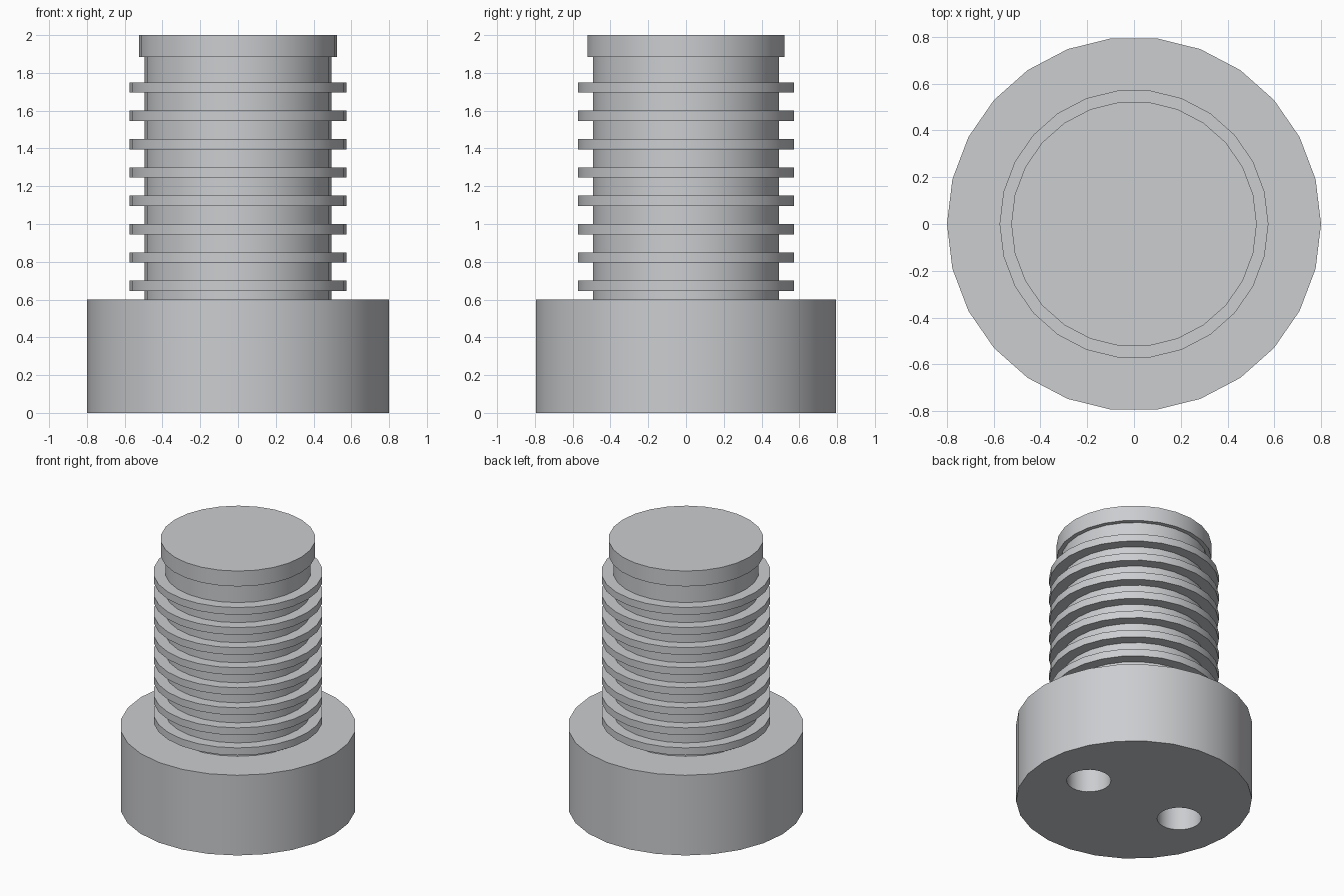
import bpy
import bmesh
import math

if "Cube" in bpy.data.objects:
    bpy.data.objects.remove(bpy.data.objects["Cube"])

SIDES = 26

steel = bpy.data.materials.new("steel grey")
steel.diffuse_color = (0.6, 0.61, 0.63, 1)
steel.use_nodes = True
steel.node_tree.nodes["Principled BSDF"].inputs["Base Color"].default_value = steel.diffuse_color


def lathe(name, profile, sides, cx=0.0):
    """Closed solid of revolution from (radius, z) points, bottom to top."""
    bm = bmesh.new()
    rings = []
    for r, z in profile:
        rings.append([bm.verts.new((cx + r * math.cos(2 * math.pi * i / sides),
                                    r * math.sin(2 * math.pi * i / sides), z))
                      for i in range(sides)])
    for a, b in zip(rings, rings[1:]):
        for i in range(sides):
            j = (i + 1) % sides
            bm.faces.new((a[i], a[j], b[j], b[i]))
    bm.faces.new(rings[0][::-1])
    bm.faces.new(rings[-1])
    mesh = bpy.data.meshes.new(name)
    bm.to_mesh(mesh)
    bm.free()
    mesh.materials.append(steel)
    obj = bpy.data.objects.new(name, mesh)
    bpy.context.collection.objects.link(obj)
    return obj


# Head, ribbed shank and end collar as one turned profile
HEAD, SHANK, RIB, COLLAR = 0.8, 0.495, 0.575, 0.525
profile = [(HEAD, 0), (HEAD, 0.6), (SHANK, 0.6)]
for k in range(8):
    low, high = 0.645 + 0.15 * k, 0.70 + 0.15 * k
    profile += [(SHANK, low), (RIB, low), (RIB, high), (SHANK, high)]
profile += [(SHANK, 1.885), (COLLAR, 1.885), (COLLAR, 2.0)]
bolt = lathe("ribbed_bolt", profile, SIDES)

# Two blind spanner holes in the underside of the head
bpy.context.view_layer.objects.active = bolt
for x in (-0.4, 0.4):
    cutter = lathe("hole_cutter", [(0.15, -0.1), (0.15, 0.4)], SIDES, x)
    cutter.hide_render = True
    cut = bolt.modifiers.new("spanner hole", 'BOOLEAN')
    cut.operation = 'DIFFERENCE'
    cut.solver = 'EXACT'
    cut.object = cutter
    bpy.ops.object.modifier_apply(modifier=cut.name)
    bpy.data.objects.remove(cutter)

# Smooth round sides, crisp rims
bolt.select_set(True)
bpy.ops.object.shade_smooth_by_angle(angle=math.radians(30))
